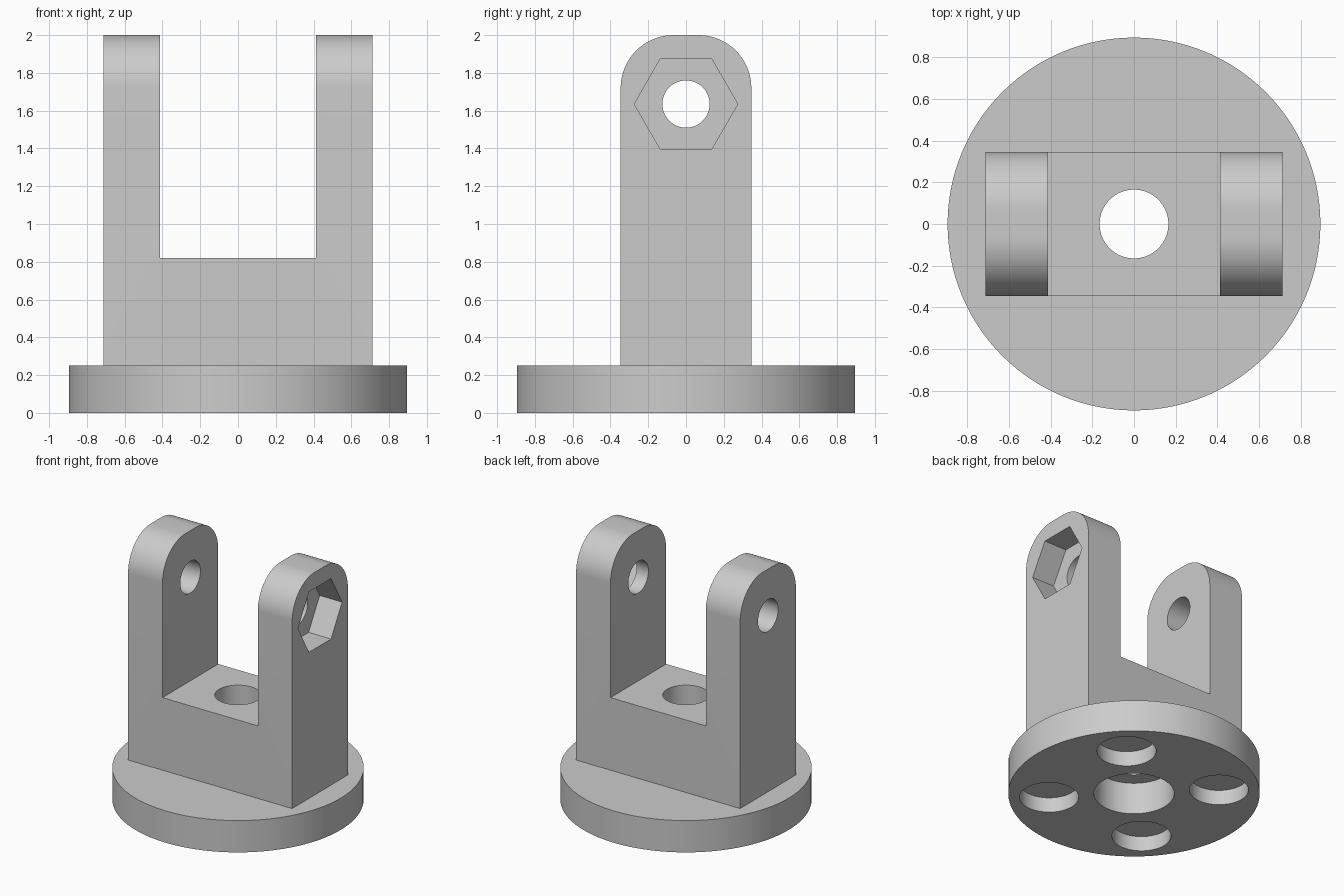
import bpy
from math import pi, sin, cos, radians

default = bpy.data.objects.get("Cube")
if default:
    bpy.data.objects.remove(default)

grey = bpy.data.materials.new("plain_grey")
grey.use_nodes = True
colour = (0.6, 0.6, 0.6, 1)
grey.diffuse_color = colour
grey.node_tree.nodes["Principled BSDF"].inputs["Base Color"].default_value = colour

AXIS_Z, AXIS_X = (0, 0, 0), (0, pi / 2, 0)


def finish(name):
    obj = bpy.context.object
    obj.name = name
    obj.data.materials.append(grey)
    bpy.ops.object.transform_apply(location=True, rotation=True, scale=True)
    return obj


def cylinder(name, radius, length, centre, rotation=AXIS_Z, sides=96):
    bpy.ops.mesh.primitive_cylinder_add(vertices=sides, radius=radius, depth=length,
                                        location=centre, rotation=rotation)
    return finish(name)


def box(name, size, centre):
    bpy.ops.mesh.primitive_cube_add(size=1, location=centre)
    bpy.context.object.scale = size
    return finish(name)


def combine(target, tool, operation):
    """Apply a boolean, then remove the tool."""
    mod = target.modifiers.new(operation, 'BOOLEAN')
    mod.operation, mod.solver, mod.object = operation, 'EXACT', tool
    tool.hide_render = True
    bpy.context.view_layer.objects.active = target
    bpy.ops.object.modifier_apply(modifier=mod.name)
    bpy.data.objects.remove(tool)


def rounded_block(name, half_x, half_y, bottom, top, radius, steps=20):
    """Side profile with rounded top corners, extruded along x."""
    arc = [(half_y - radius + radius * cos(a), top - radius + radius * sin(a))
           for a in (pi / 2 * i / steps for i in range(steps + 1))]
    profile = [(half_y, bottom)] + arc
    profile += [(-y, z) for y, z in reversed(profile)]
    n = len(profile)
    verts = [(x, y, z) for x in (-half_x, half_x) for y, z in profile]
    faces = [tuple(reversed(range(n))), tuple(range(n, 2 * n))]
    faces += [(i, (i + 1) % n, n + (i + 1) % n, n + i) for i in range(n)]
    mesh = bpy.data.meshes.new(name)
    mesh.from_pydata(verts, [], faces)
    mesh.materials.append(grey)
    obj = bpy.data.objects.new(name, mesh)
    bpy.context.collection.objects.link(obj)
    return obj


# Round foot with the two-armed yoke on top
bracket = cylinder("clevis_bracket", 0.895, 0.25, (0, 0, 0.125), sides=128)
yoke = rounded_block("yoke", 0.713, 0.346, 0.1, 2.0, 0.28)
combine(yoke, box("slot", (0.828, 2, 2), (0, 0, 1.82)), 'DIFFERENCE')
combine(bracket, yoke, 'UNION')

# Pin hole through both arms, hexagonal nut pocket on the left arm
PIN_Z, POCKET = 1.635, 0.195
combine(bracket, cylinder("pin_hole", 0.125, 3, (0, 0, PIN_Z), AXIS_X), 'DIFFERENCE')
combine(bracket, cylinder("nut_pocket", 0.274, 1, (0.713 - POCKET + 0.5, 0, PIN_Z),
                          AXIS_X, sides=6), 'DIFFERENCE')

# Central bore with a wide counterbore from below
combine(bracket, cylinder("bore", 0.165, 3, (0, 0, 0.5)), 'DIFFERENCE')
combine(bracket, cylinder("counterbore", 0.286, 1, (0, 0, -0.25)), 'DIFFERENCE')

# Four blind recesses under the foot
for k in range(4):
    a = radians(45 + 90 * k)
    recess = cylinder("recess", 0.21, 1, (0.607 * cos(a), 0.607 * sin(a), 0.117 - 0.5))
    combine(bracket, recess, 'DIFFERENCE')

bpy.ops.object.select_all(action='DESELECT')
bracket.select_set(True)
bpy.context.view_layer.objects.active = bracket
bpy.ops.object.shade_smooth_by_angle(angle=radians(30))
